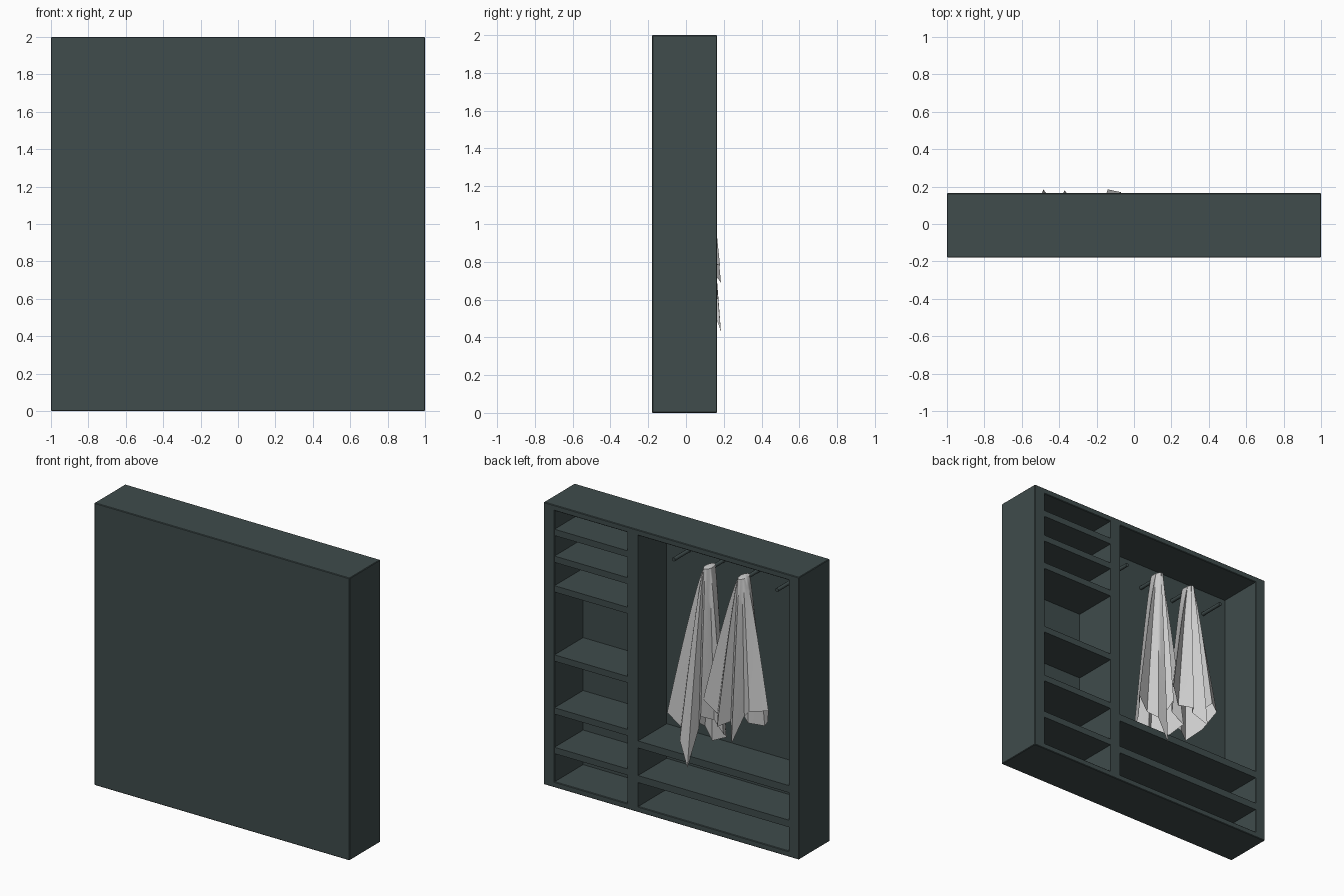
import bpy, bmesh, math
from mathutils import Vector

if "Cube" in bpy.data.objects:
    bpy.data.objects.remove(bpy.data.objects["Cube"])

dark = bpy.data.materials.new("dark_paint")
dark.diffuse_color = (0.05, 0.072, 0.072, 1)
dark.use_nodes = True
dark.node_tree.nodes["Principled BSDF"].inputs["Base Color"].default_value = dark.diffuse_color
YB, YF = -0.18, 0.165          # closed side, open side
YI = -0.155                    # inner face of the back panel


def box(name, x0, x1, y0, y1, z0, z1, bevel=0.004):
    bm = bmesh.new()
    bmesh.ops.create_cube(bm, size=1)
    for v in bm.verts:
        v.co = ((x0 + x1) / 2 + v.co.x * (x1 - x0),
                (y0 + y1) / 2 + v.co.y * (y1 - y0),
                (z0 + z1) / 2 + v.co.z * (z1 - z0))
    me = bpy.data.meshes.new(name)
    bm.to_mesh(me)
    bm.free()
    ob = bpy.data.objects.new(name, me)
    bpy.context.collection.objects.link(ob)
    me.materials.append(dark)
    if bevel:
        m = ob.modifiers.new("bevel", 'BEVEL')
        m.width, m.segments = bevel, 1
    return ob


# carcass: back panel, sides, divider, top and bottom
box("back_panel", -1, 1, YB, YI, 0, 2)
box("side_left", -1, -0.92, YI - .01, YF, 0, 2)
box("side_right", 0.915, 1, YI - .01, YF, 0, 2)
box("divider", 0.26, 0.342, YI, YF, 0.02, 1.98, 0)
box("top_board", -1, 1, YI - .01, YF, 1.96, 2)
box("bottom_board", -1, 1, YI - .01, YF, 0, 0.04)

# narrow bay shelves (underside, top)
for i, (a, b) in enumerate([(.24, .285), (.52, .565), (.895, .94), (1.385, 1.43),
                            (1.595, 1.64), (1.785, 1.83)]):
    box(f"narrow_shelf_{i}", 0.34, 0.917, YI, YF, a, b, 0)
# wide bay shelves
for i, (a, b) in enumerate([(.21, .26), (.455, .505)]):
    box(f"wide_shelf_{i}", -0.922, 0.262, YI, YF, a, b, 0)

# coat pegs
for i in range(4):
    bpy.ops.mesh.primitive_cylinder_add(vertices=16, radius=0.013, depth=0.19,
                                        location=(0.08 - 0.27 * i, -0.07, 1.785),
                                        rotation=(math.pi / 2, 0, 0))
    ob = bpy.context.object
    ob.name = f"peg_{i}"
    ob.data.materials.append(dark)
    bpy.ops.object.shade_smooth_by_angle()


def towel(name, px, ztop, hem, rows=14, sub=3):
    """Cloth draped over a peg: loft from a small ring on the peg to a ragged hem."""
    ring = []
    n = len(hem)
    for i in range(n):
        a, b = Vector(hem[i]), Vector(hem[(i + 1) % n])
        ring += [a.lerp(b, k / sub) for k in range(sub)]
    m = len(ring)
    bm = bmesh.new()
    peak = bm.verts.new((px, 0.0, ztop))
    cy = 0.01
    loops = []
    for r in range(rows + 1):
        t = r / rows
        lp = []
        for h in ring:
            ang = math.atan2(h.y - cy, h.x - px)
            top = Vector((px + .028 * math.cos(ang), cy + .055 * math.sin(ang), ztop - .015))
            s = t ** 0.85
            lp.append(bm.verts.new((top.x + (h.x - top.x) * s,
                                    top.y + (h.y - top.y) * s,
                                    top.z + (h.z - top.z) * t)))
        loops.append(lp)
    for j in range(m):
        k = (j + 1) % m
        bm.faces.new((peak, loops[0][j], loops[0][k]))
        for r in range(rows):
            bm.faces.new((loops[r][j], loops[r + 1][j], loops[r + 1][k], loops[r][k]))
    bmesh.ops.recalc_face_normals(bm, faces=bm.faces)
    me = bpy.data.meshes.new(name)
    bm.to_mesh(me)
    bm.free()
    ob = bpy.data.objects.new(name, me)
    bpy.context.collection.objects.link(ob)
    bpy.context.view_layer.objects.active = ob
    ob.select_set(True)
    bpy.ops.object.shade_smooth_by_angle(angle=math.radians(50))
    ob.select_set(False)


bpy.ops.object.select_all(action='DESELECT')
towel("towel_long", -0.19, 1.82, [
    (.06, .126, .745), (-.03, .10, .66), (-.07, .17, .60), (-.14, .185, .43),
    (-.17, .10, .68), (-.22, .15, .80), (-.27, .07, .76), (-.356, .09, .69),
    (-.30, -.02, .62), (-.24, -.11, .56), (-.17, -.05, .54), (-.08, -.10, .60),
    (-.04, .0, .68)])
towel("towel_short", -0.46, 1.82, [
    (-.23, .135, .92), (-.31, .09, .82), (-.37, .18, .78), (-.42, .10, .80),
    (-.485, .185, .69), (-.52, .09, .86), (-.58, .12, .92), (-.68, .047, .923),
    (-.62, -.03, .80), (-.54, -.11, .72), (-.45, -.05, .74), (-.36, -.09, .80),
    (-.30, .02, .86)])
